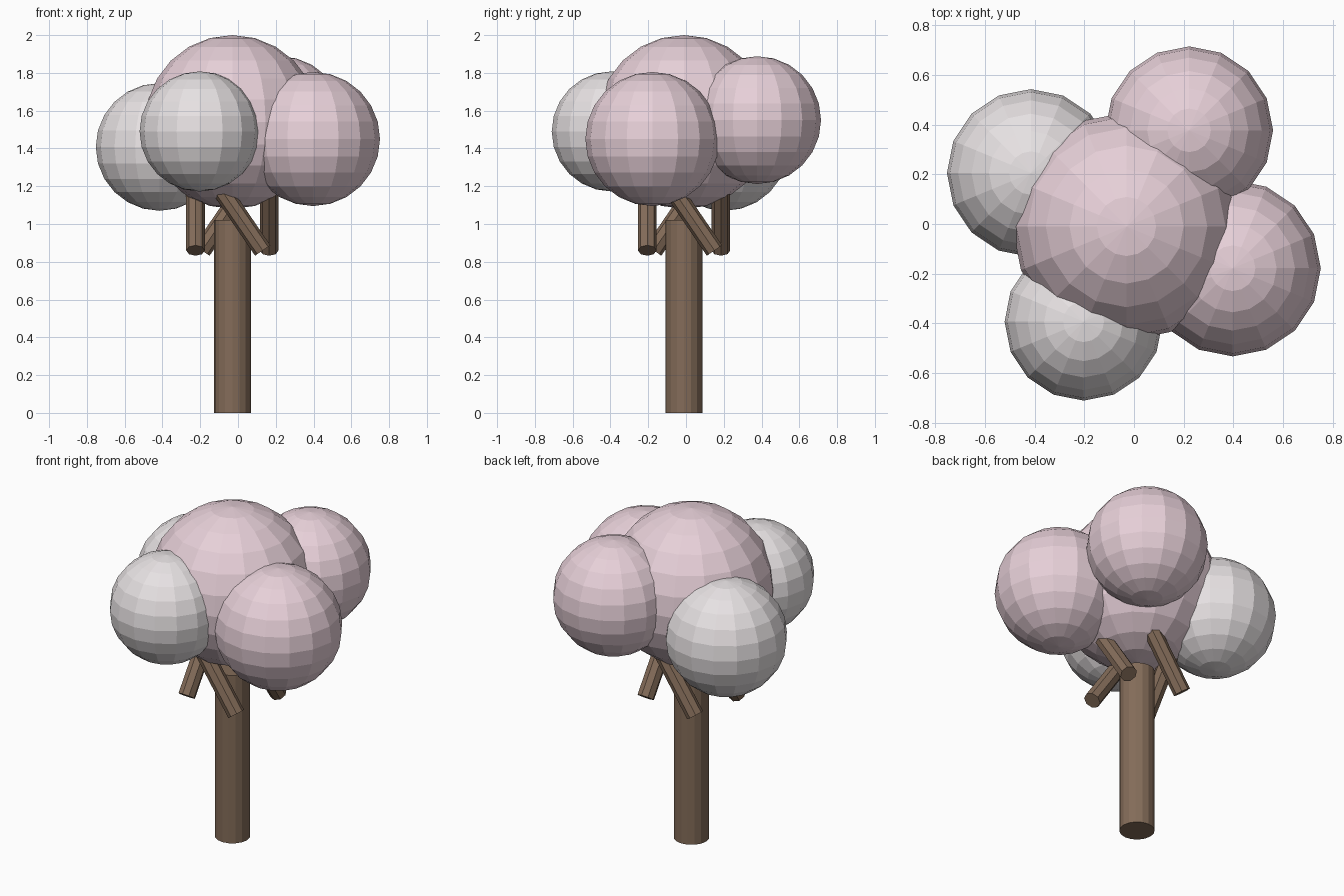
import bpy
from math import pi, sin, cos
from mathutils import Matrix, Vector

if "Cube" in bpy.data.objects:
    bpy.data.objects.remove(bpy.data.objects["Cube"])


def material(name, rgb):
    m = bpy.data.materials.new(name)
    m.diffuse_color = (*rgb, 1)
    m.use_nodes = True
    m.node_tree.nodes["Principled BSDF"].inputs["Base Color"].default_value = m.diffuse_color
    return m


BARK = material("bark", (0.23, 0.15, 0.10))
PINK = material("pink_blossom", (0.80, 0.63, 0.69))
WHITE = material("pale_blossom", (0.80, 0.76, 0.77))
AXIS = Vector((-0.03, -0.01, 0))  # centre line of the trunk


def finish(name, mat):
    ob = bpy.context.object
    ob.name = name
    ob.data.materials.append(mat)
    return ob


# Trunk
bpy.ops.mesh.primitive_cylinder_add(vertices=16, radius=0.098, depth=1.02,
                                    location=AXIS + Vector((0, 0, 0.51)))
finish("trunk", BARK)

# Four branches set around the trunk, each leaning sideways
for i in range(4):
    bpy.ops.mesh.primitive_cylinder_add(vertices=8, radius=0.049, depth=0.57)
    branch = finish(f"branch_{i + 1}", BARK)
    branch.matrix_world = (Matrix.Translation(AXIS + Vector((0, 0, 1.095)))
                           @ Matrix.Rotation(i * pi / 2, 4, 'Z')
                           @ Matrix.Translation((0.195, 0, 0))
                           @ Matrix.Rotation(0.6, 4, 'X'))

# Blossom clusters: name, centre, radius, colour
CLUSTERS = [
    ("crown_main", (-0.03, -0.01, 1.54), 0.46, PINK),
    ("crown_right", (0.397, -0.178, 1.45), 0.355, PINK),
    ("crown_back", (0.222, 0.377, 1.55), 0.338, PINK),
    ("crown_left", (-0.415, 0.205, 1.408), 0.338, WHITE),
    ("crown_front", (-0.203, -0.393, 1.49), 0.318, WHITE),
]
for name, centre, radius, mat in CLUSTERS:
    bpy.ops.mesh.primitive_uv_sphere_add(segments=16, ring_count=12,
                                         radius=radius, location=centre)
    finish(name, mat)
